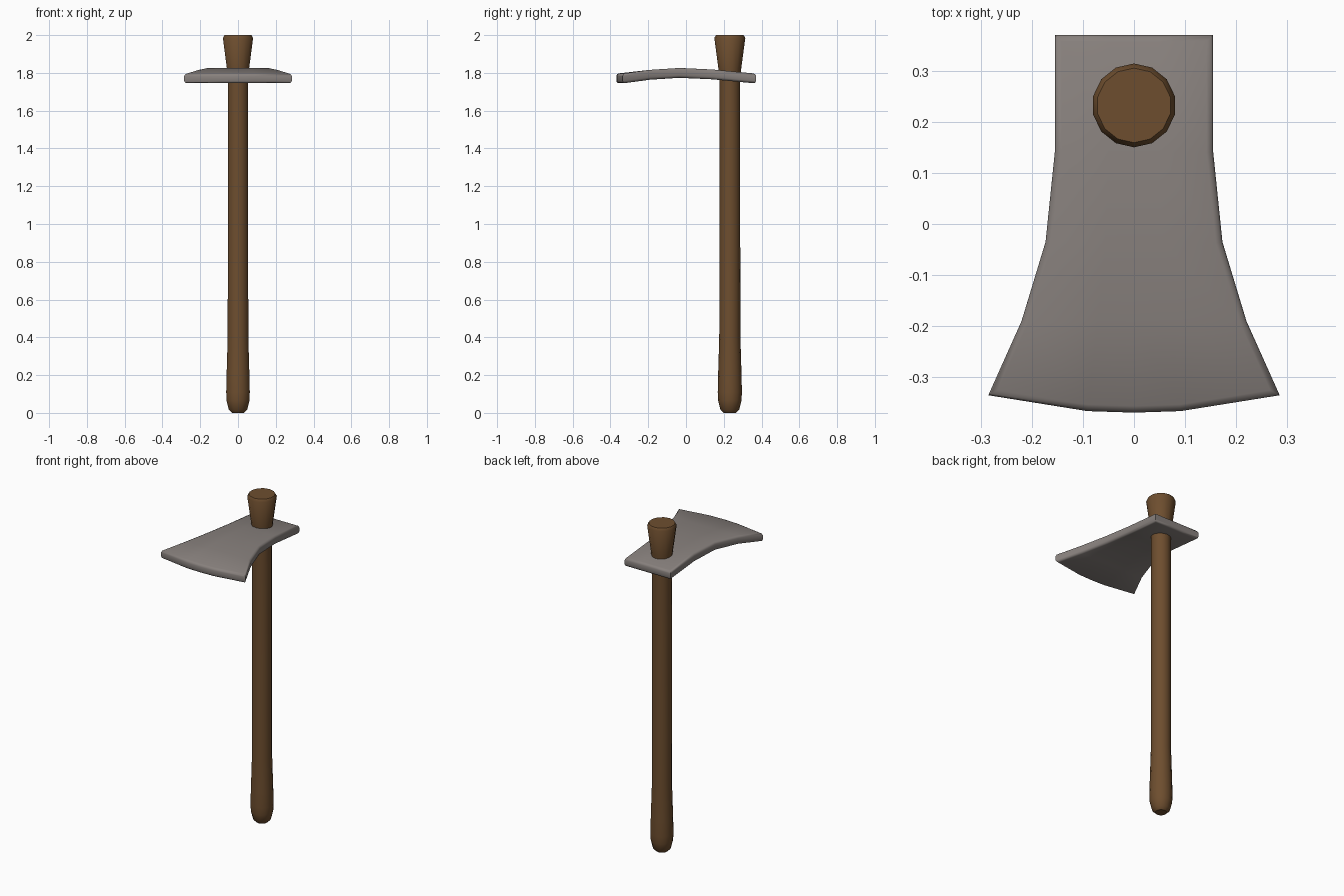
import bpy, bmesh, math

if "Cube" in bpy.data.objects:
    bpy.data.objects.remove(bpy.data.objects["Cube"])


def material(name, rgb):
    m = bpy.data.materials.new(name)
    m.diffuse_color = (*rgb, 1)
    m.use_nodes = True
    m.node_tree.nodes["Principled BSDF"].inputs["Base Color"].default_value = m.diffuse_color
    return m


def finish(name, bm, mat, angle):
    bmesh.ops.recalc_face_normals(bm, faces=bm.faces)
    me = bpy.data.meshes.new(name)
    bm.to_mesh(me)
    bm.free()
    me.materials.append(mat)
    ob = bpy.data.objects.new(name, me)
    bpy.context.collection.objects.link(ob)
    bpy.ops.object.select_all(action='DESELECT')
    ob.select_set(True)
    bpy.context.view_layer.objects.active = ob
    bpy.ops.object.shade_smooth_by_angle(angle=math.radians(angle))
    return ob


wood = material("brown wood", (0.155, 0.076, 0.028))
metal = material("grey metal", (0.245, 0.218, 0.205))

# Handle: a lathed 14-sided shaft with rounded foot and flared top
SIDES, CY = 14, 0.232
profile = [(0.032, 0.0), (0.05, 0.017), (0.062, 0.065), (0.064, 0.11), (0.062, 0.2),
           (0.056, 0.4), (0.055, 1.0), (0.055, 1.75), (0.060, 1.82),
           (0.082, 1.985), (0.073, 2.0)]
bm = bmesh.new()
rings = []
for r, z in profile:
    rings.append([bm.verts.new((r * math.sin(2 * math.pi * i / SIDES),
                                CY + r * math.cos(2 * math.pi * i / SIDES), z))
                  for i in range(SIDES)])
for a, b in zip(rings, rings[1:]):
    for i in range(SIDES):
        j = (i + 1) % SIDES
        bm.faces.new((a[i], a[j], b[j], b[i]))
bm.faces.new(rings[0])
bm.faces.new(rings[-1])
finish("handle", bm, wood, 40)

# Blade: arched grid that widens to a bowed cutting edge
stations = [(0.37, 0.155, 1.77), (0.14, 0.155, 1.792), (-0.035, 0.173, 1.80),
            (-0.19, 0.22, 1.79), (-0.335, 0.285, 1.77)]
fractions = [(-1, 0), (-0.32, 0.031), (0, 0.034), (0.32, 0.031), (1, 0)]
HALF = 0.026
bm = bmesh.new()
grid = []
for k, (y, w, z) in enumerate(stations):
    last = k == len(stations) - 1
    grid.append([bm.verts.new((f * w, y - (bow if last else 0), z - HALF))
                 for f, bow in fractions])
for a, b in zip(grid, grid[1:]):
    for i in range(len(fractions) - 1):
        bm.faces.new((a[i], a[i + 1], b[i + 1], b[i]))
# Thicken upward, then soften only the upper and lower outlines
ext = bmesh.ops.extrude_face_region(bm, geom=bm.faces[:], use_keep_orig=True)
top = [g for g in ext["geom"] if isinstance(g, bmesh.types.BMVert)]
bmesh.ops.translate(bm, verts=top, vec=(0, 0, 2 * HALF))
bmesh.ops.recalc_face_normals(bm, faces=bm.faces)
bm.normal_update()
outline = [e for e in bm.edges if len(e.link_faces) == 2
           and sorted(abs(f.normal.z) > 0.5 for f in e.link_faces) == [False, True]]
bmesh.ops.bevel(bm, geom=outline, offset=0.013, segments=2, profile=0.5,
                affect='EDGES', clamp_overlap=True)
finish("blade", bm, metal, 50)
